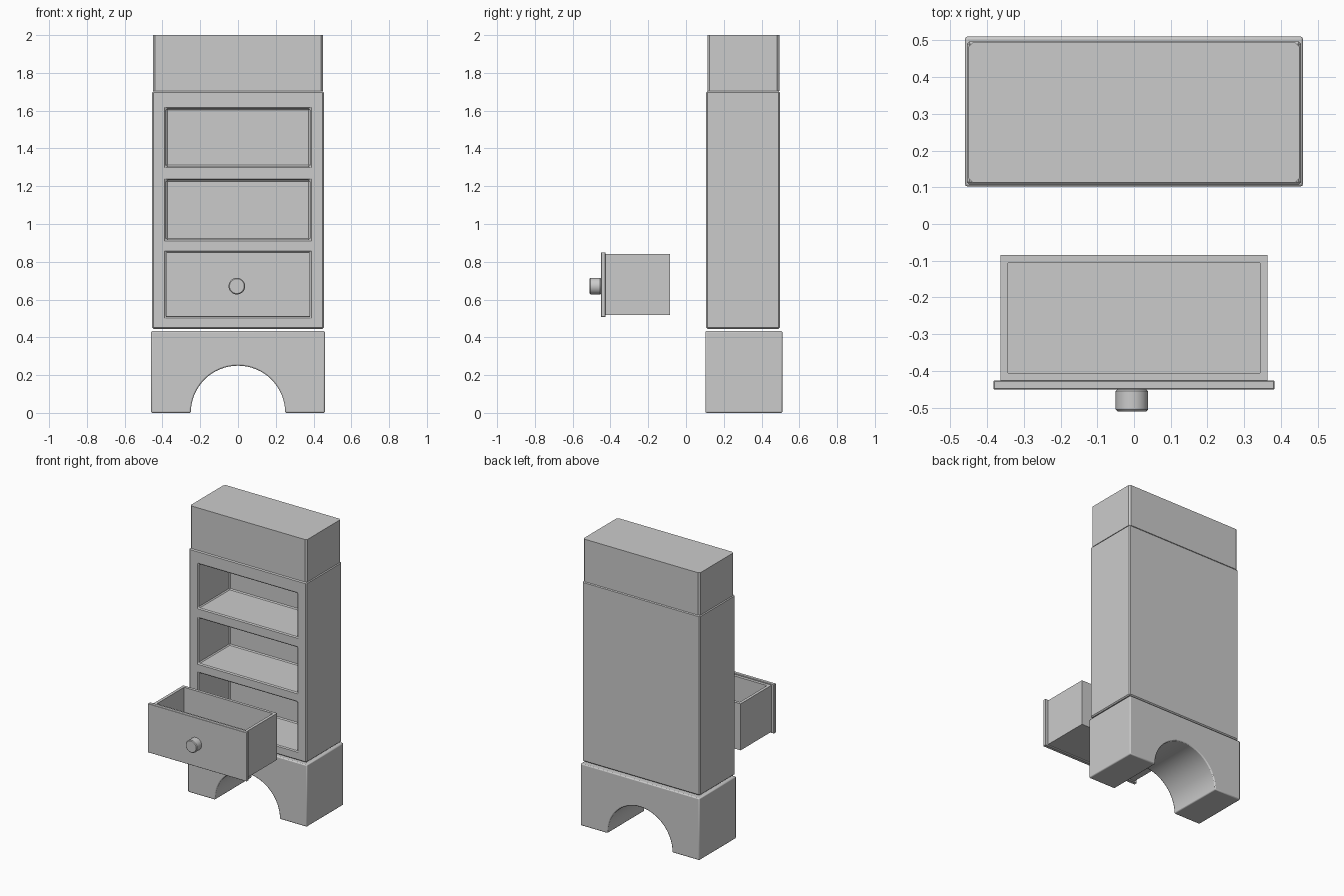
import bpy, bmesh, math
from mathutils import Matrix

if "Cube" in bpy.data.objects:
    bpy.data.objects.remove(bpy.data.objects["Cube"])


def finish(bm, name, bevel=0.0, segments=1, smooth=False):
    bmesh.ops.recalc_face_normals(bm, faces=bm.faces[:])
    mesh = bpy.data.meshes.new(name)
    bm.to_mesh(mesh)
    bm.free()
    ob = bpy.data.objects.new(name, mesh)
    bpy.context.collection.objects.link(ob)
    if smooth:
        bpy.ops.object.select_all(action='DESELECT')
        bpy.context.view_layer.objects.active = ob
        ob.select_set(True)
        bpy.ops.object.shade_smooth_by_angle(angle=math.radians(35))
    if bevel:
        add_bevel(ob, bevel, segments)
    return ob


def add_bevel(ob, width, segments=1):
    mod = ob.modifiers.new("edge_bevel", 'BEVEL')
    mod.width = width
    mod.segments = segments
    mod.limit_method = 'ANGLE'
    mod.angle_limit = math.radians(40)


def box_bm(x0, x1, y0, y1, z0, z1):
    bm = bmesh.new()
    bmesh.ops.create_cube(bm, size=1)
    for v in bm.verts:
        v.co = (x1 if v.co.x > 0 else x0,
                y1 if v.co.y > 0 else y0,
                z1 if v.co.z > 0 else z0)
    return bm


def cut(ob, cutter):
    mod = ob.modifiers.new("cut", 'BOOLEAN')
    mod.operation = 'DIFFERENCE'
    mod.solver = 'EXACT'
    mod.object = cutter
    cutter.hide_render = True
    cutter.hide_set(True)
    cutter.display_type = 'WIRE'


# Cabinet body with three drawer openings
body = finish(box_bm(-0.455, 0.455, 0.107, 0.497, 0.445, 1.703), "cabinet_body")
cutters = bmesh.new()
for z0, z1 in ((0.508, 0.85), (0.917, 1.232), (1.305, 1.61)):
    part = box_bm(-0.381, 0.381, 0.0, 0.45, z0, z1)
    tmp = bpy.data.meshes.new("tmp")
    part.to_mesh(tmp)
    part.free()
    cutters.from_mesh(tmp)
    bpy.data.meshes.remove(tmp)
cut(body, finish(cutters, "opening_cutter"))
add_bevel(body, 0.007)

# Top block with chamfered upright corners
bm = box_bm(-0.451, 0.451, 0.113, 0.494, 1.703, 2.0)
upright = [e for e in bm.edges if abs(e.verts[0].co.z - e.verts[1].co.z) > 0.1]
bmesh.ops.bevel(bm, geom=upright, offset=0.012, segments=1, profile=0.5, affect='EDGES')
finish(bm, "top_block")

# Arched base: extruded profile
outline = [(-0.46, 0.0), (-0.46, 0.433), (0.46, 0.433), (0.46, 0.0)]
outline += [(0.25 * math.cos(math.pi * i / 32), 0.25 * math.sin(math.pi * i / 32))
            for i in range(33)]
bm = bmesh.new()
face = bm.faces.new([bm.verts.new((x, 0.102, z)) for x, z in outline])
ext = bmesh.ops.extrude_face_region(bm, geom=[face])
moved = [g for g in ext["geom"] if isinstance(g, bmesh.types.BMVert)]
bmesh.ops.translate(bm, verts=moved, vec=(0, 0.408, 0))
finish(bm, "arched_base", 0.007, 2, smooth=True)

# Open drawer box, hollowed from its top face
bm = box_bm(-0.363, 0.363, -0.426, -0.085, 0.517, 0.842)
top = max(bm.faces, key=lambda f: f.calc_center_median().z)
bmesh.ops.inset_region(bm, faces=[top], thickness=0.029)
ext = bmesh.ops.extrude_face_region(bm, geom=[top])
bmesh.ops.delete(bm, geom=[top], context='FACES_ONLY')
moved = [g for g in ext["geom"] if isinstance(g, bmesh.types.BMVert)]
bmesh.ops.translate(bm, verts=moved, vec=(0, 0, -0.297))
finish(bm, "drawer_box")

# Drawer front panel
finish(box_bm(-0.382, 0.382, -0.45, -0.426, 0.508, 0.85), "drawer_front", 0.002)

# Round knob
bm = bmesh.new()
bmesh.ops.create_cone(bm, cap_ends=True, segments=32, radius1=0.044, radius2=0.044, depth=0.06,
                      matrix=Matrix.Translation((-0.006, -0.48, 0.671)) @
                      Matrix.Rotation(math.pi / 2, 4, 'X'))
finish(bm, "drawer_knob", 0.005, 1, smooth=True)
